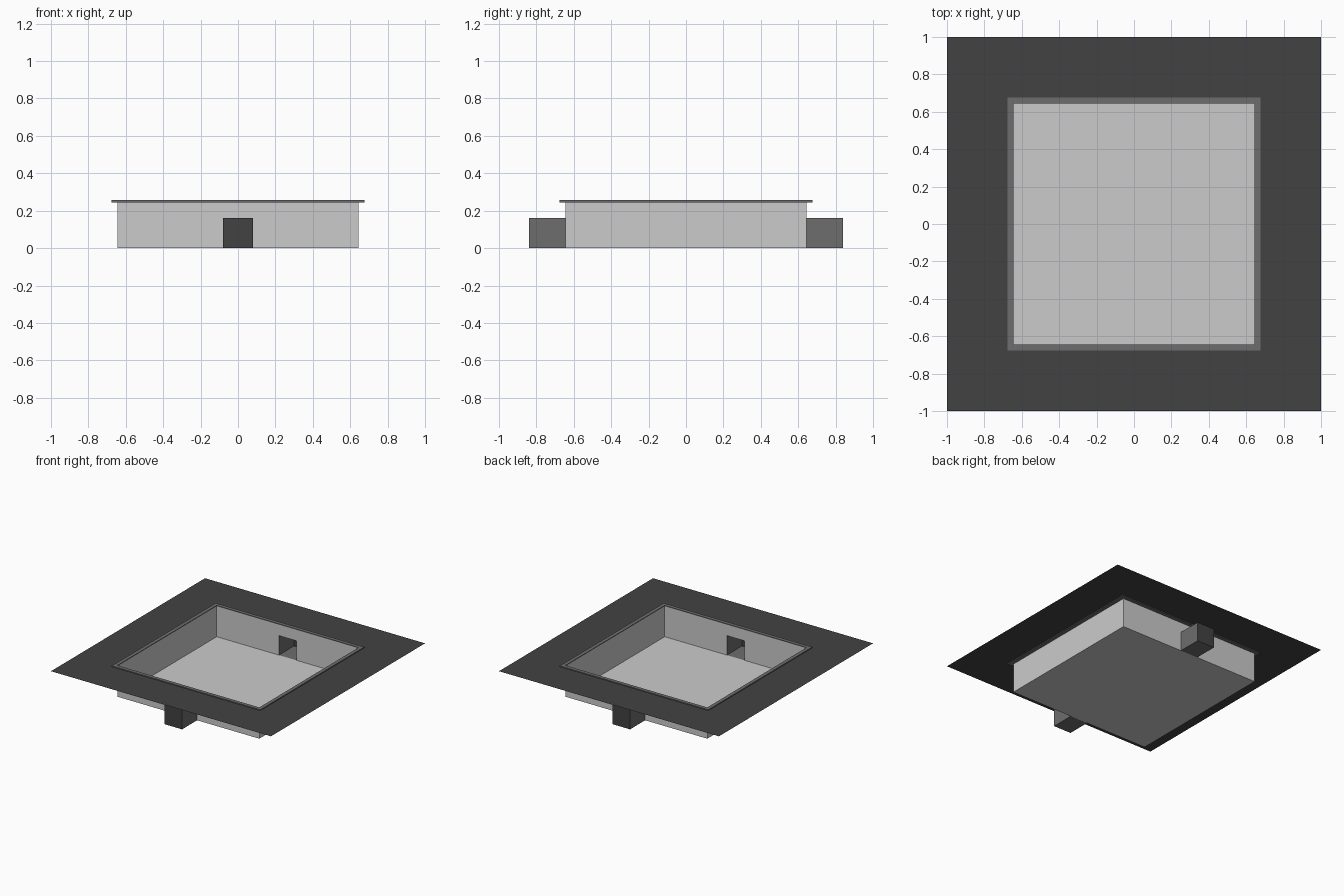
import bpy, bmesh

if "Cube" in bpy.data.objects:
    bpy.data.objects.remove(bpy.data.objects["Cube"])

W, H = 0.645, 0.25           # basin half width and height
R = 0.675                    # rim half width
Z0, Z1 = 0.243, 0.257        # rim bottom and top
PW, PH, PY = 0.08, 0.16, 0.84  # outlet half width, height, outer end


def material(name, v):
    m = bpy.data.materials.new(name)
    m.diffuse_color = (v, v, v, 1)
    m.use_nodes = True
    m.node_tree.nodes["Principled BSDF"].inputs["Base Color"].default_value = m.diffuse_color
    return m


black = material("black", 0.055)
dark = material("dark_grey", 0.155)


def build(name, faces, mats=()):
    """Each face is (list of points, material slot)."""
    bm = bmesh.new()
    for pts, slot in faces:
        bm.faces.new([bm.verts.new(p) for p in pts]).material_index = slot
    bmesh.ops.remove_doubles(bm, verts=bm.verts, dist=1e-5)
    bmesh.ops.recalc_face_normals(bm, faces=bm.faces)
    me = bpy.data.meshes.new(name)
    bm.to_mesh(me)
    bm.free()
    for m in mats:
        me.materials.append(m)
    ob = bpy.data.objects.new(name, me)
    bpy.context.collection.objects.link(ob)
    return ob


def square(h, z):
    return [(-h, -h, z), (h, -h, z), (h, h, z), (-h, h, z)]


def band(a, b, slot=0):
    """Four quads joining two square loops."""
    return [([a[i], a[(i + 1) % 4], b[(i + 1) % 4], b[i]], slot) for i in range(4)]


# Basin: thin floor and walls, front and back walls notched for the outlets
notch = [(-W, 0), (-PW, 0), (-PW, PH), (PW, PH), (PW, 0), (W, 0), (W, H), (-W, H)]
basin = [(square(W, 0), 0)]
for s in (-1, 1):
    basin.append(([(x, s * W, z) for x, z in notch], 0))
    basin.append(([(s * W, -W, 0), (s * W, W, 0), (s * W, W, H), (s * W, -W, H)], 0))
build("basin", basin)

# Rim: slim square ring round the basin mouth
loops = [square(W, Z0), square(R, Z0), square(R, Z1), square(W, Z1)]
build("rim", sum((band(loops[i], loops[(i + 1) % 4]) for i in range(4)), []), [dark])

# Surround: flat sheet with a square opening
build("surround", band(square(R, H), square(1, H)), [black])

# Outlets: square channels open to the basin, capped at the outer end
sec = [(-PW, 0), (PW, 0), (PW, PH), (-PW, PH)]
for name, s in (("front_outlet", -1), ("back_outlet", 1)):
    inner = [(x, s * W, z) for x, z in sec]
    outer = [(x, s * PY, z) for x, z in sec]
    build(name, band(inner, outer) + [(outer, 1)], [dark, black])
